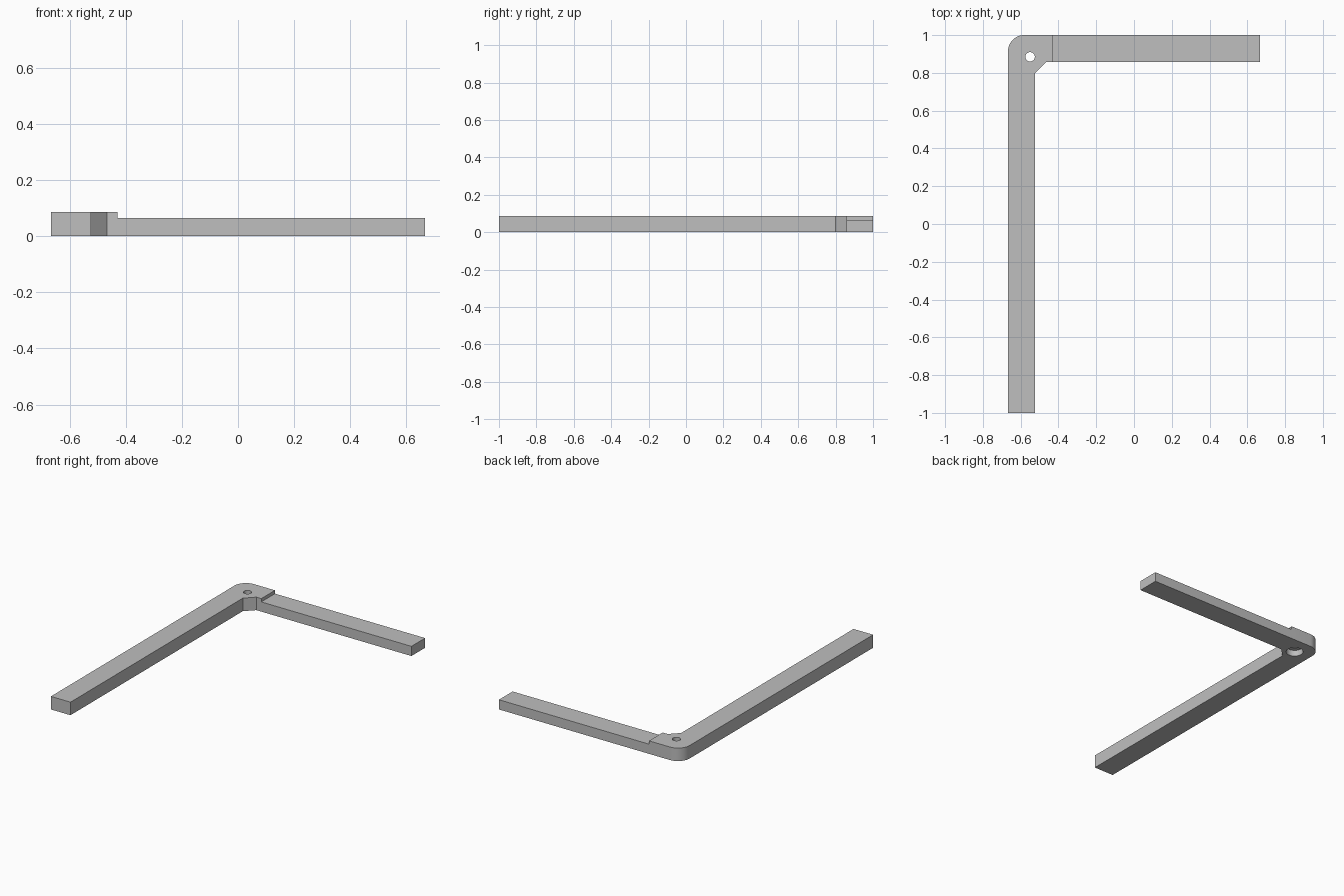
import bpy, bmesh, math

cube = bpy.data.objects.get("Cube")
if cube:
    bpy.data.objects.remove(cube, do_unlink=True)

# Overall dimensions
LEFT, RIGHT, FRONT, BACK = -0.667, 0.667, -1.0, 1.0
WIDTH, HIGH, LOW = 0.143, 0.086, 0.064
STEP_X, CHAMFER, RADIUS = -0.43, 0.058, 0.085
HOLE = (-0.55, 0.885)

grey = bpy.data.materials.new("plain grey")
grey.use_nodes = True
colour = (0.52, 0.52, 0.52, 1)
grey.diffuse_color = colour
grey.node_tree.nodes["Principled BSDF"].inputs["Base Color"].default_value = colour


def prism(name, outline, height):
    """Extrude a flat outline up from the ground."""
    bm = bmesh.new()
    face = bm.faces.new([bm.verts.new((x, y, 0)) for x, y in outline])
    up = bmesh.ops.extrude_face_region(bm, geom=[face])["geom"]
    bmesh.ops.translate(bm, vec=(0, 0, height),
                        verts=[v for v in up if isinstance(v, bmesh.types.BMVert)])
    bmesh.ops.recalc_face_normals(bm, faces=bm.faces)
    mesh = bpy.data.meshes.new(name)
    bm.to_mesh(mesh)
    bm.free()
    mesh.materials.append(grey)
    obj = bpy.data.objects.new(name, mesh)
    bpy.context.collection.objects.link(obj)
    return obj


def cutter(name, radius, bottom, top):
    bpy.ops.mesh.primitive_cylinder_add(vertices=32, radius=radius, depth=top - bottom,
                                        location=(*HOLE, (bottom + top) / 2))
    obj = bpy.context.object
    obj.name = name
    obj.data.materials.append(grey)
    obj.hide_render = True
    return obj


# Full-height arm with rounded outer corner and chamfered inner corner
inner_x, inner_y = LEFT + WIDTH, BACK - WIDTH
outline = [(LEFT, FRONT), (inner_x, FRONT), (inner_x, inner_y - CHAMFER),
           (inner_x + CHAMFER, inner_y), (STEP_X, inner_y), (STEP_X, BACK)]
for i in range(13):
    a = math.radians(90 + 90 * i / 12)
    outline.append((LEFT + RADIUS + RADIUS * math.cos(a), BACK - RADIUS + RADIUS * math.sin(a)))
bracket = prism("bracket_arm", outline, HIGH)

# Lower arm
lower = prism("lower_arm", [(STEP_X - 0.02, inner_y), (RIGHT, inner_y),
                            (RIGHT, BACK), (STEP_X - 0.02, BACK)], LOW)

# Join the arms, then cut the screw hole and its recess underneath
cutters = [cutter("hole_cutter", 0.025, -0.1, 0.2),
           cutter("recess_cutter", 0.052, -0.1, 0.04)]
for op, tool in [("UNION", lower)] + [("DIFFERENCE", c) for c in cutters]:
    mod = bracket.modifiers.new(tool.name, "BOOLEAN")
    mod.operation, mod.object, mod.solver = op, tool, "EXACT"
    bpy.context.view_layer.objects.active = bracket
    bpy.ops.object.modifier_apply(modifier=mod.name)
    bpy.data.objects.remove(tool, do_unlink=True)

bpy.ops.object.select_all(action="DESELECT")
bracket.select_set(True)
bpy.context.view_layer.objects.active = bracket
bpy.ops.object.shade_smooth_by_angle(angle=math.radians(30))
